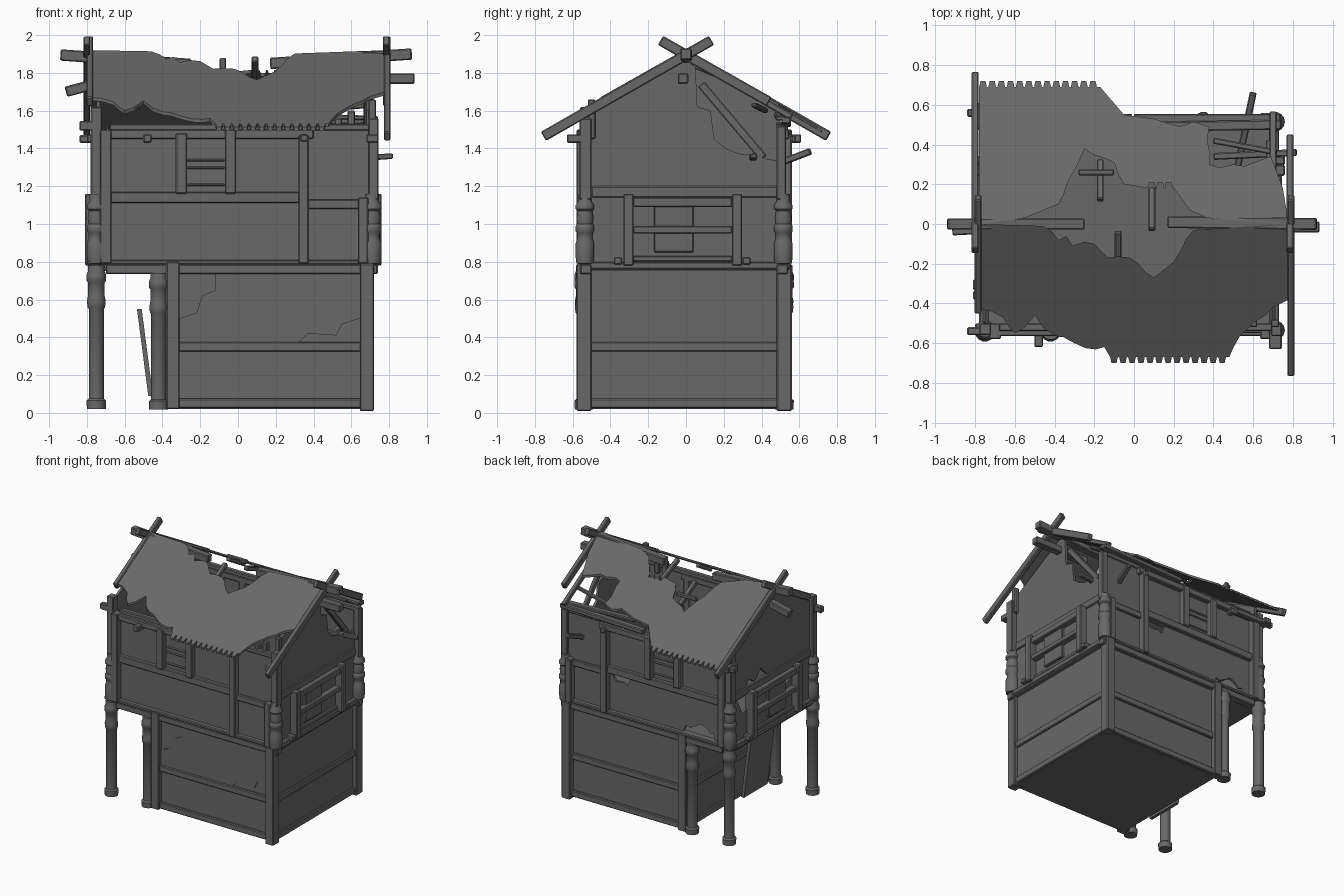
import bpy, bmesh, math, random
from mathutils import Vector, Matrix

random.seed(4)
cube = bpy.data.objects.get("Cube")
if cube:
    bpy.data.objects.remove(cube)

mat = bpy.data.materials.new("weathered_grey")
mat.use_nodes = True
mat.diffuse_color = (0.14, 0.14, 0.14, 1)
mat.node_tree.nodes["Principled BSDF"].inputs["Base Color"].default_value = (0.14, 0.14, 0.14, 1)

CY = -0.01      # centre line of the house
D = 0.52        # half depth of the walls
RIDGE, SLOPE = 1.92, 0.58


def finish(name, bm):
    bmesh.ops.recalc_face_normals(bm, faces=bm.faces[:])
    mesh = bpy.data.meshes.new(name)
    bm.to_mesh(mesh)
    bm.free()
    mesh.materials.append(mat)
    ob = bpy.data.objects.new(name, mesh)
    bpy.context.collection.objects.link(ob)
    return ob


def bar(name, a, b, w, h, bevel=0.006):
    """Squared timber from a to b."""
    a, b = Vector(a), Vector(b)
    d = b - a
    bm = bmesh.new()
    m = Matrix.Translation((a + b) / 2) @ d.to_track_quat('X', 'Z').to_matrix().to_4x4()
    bmesh.ops.create_cube(bm, size=1, matrix=m @ Matrix.Diagonal((d.length, w, h, 1)))
    ob = finish(name, bm)
    if bevel:
        mod = ob.modifiers.new("bevel", 'BEVEL')
        mod.width, mod.segments = bevel, 1
    return ob


def box(name, x0, x1, y0, y1, z0, z1, bevel=0.006):
    y, z = (y0 + y1) / 2, (z0 + z1) / 2
    return bar(name, (x0, y, z), (x1, y, z), abs(y1 - y0), z1 - z0, bevel)


def sheet(name, pts, place, depth):
    """Thin slab from a 2D outline."""
    bm = bmesh.new()
    face = bm.faces.new([bm.verts.new(place(u, v)) for u, v in pts])
    ext = bmesh.ops.extrude_face_region(bm, geom=[face])
    bmesh.ops.translate(bm, vec=depth, verts=[v for v in ext["geom"] if isinstance(v, bmesh.types.BMVert)])
    return finish(name, bm)


def ragged(pts, amp=0.012, step=0.05):
    """Break an edge into small splinters."""
    out = []
    for (x0, y0), (x1, y1) in zip(pts, pts[1:]):
        n = max(1, int(math.hypot(x1 - x0, y1 - y0) / step))
        out.append((x0, y0))
        for i in range(1, n):
            t = i / n
            out.append((x0 + (x1 - x0) * t + random.uniform(-amp, amp) / 2,
                        y0 + (y1 - y0) * t + random.uniform(-amp, amp)))
    return out + [pts[-1]]


def teeth(x0, x1, y, depth=0.03, pitch=0.045):
    """Row of tile ends along an eave."""
    n = round((x1 - x0) / pitch)
    out = []
    for i in range(n):
        for f, d in ((0, 0), (0.15, depth), (0.7, depth), (0.85, 0)):
            out.append((x0 + (i + f) * (x1 - x0) / n, y + d))
    return out


def turned(name, x, y, profile, sides=14):
    bm = bmesh.new()
    rings = [[bm.verts.new((x + r * math.cos(a), y + r * math.sin(a), z))
              for a in (2 * math.pi * i / sides for i in range(sides))] for r, z in profile]
    for lo, hi in zip(rings, rings[1:]):
        for i in range(sides):
            j = (i + 1) % sides
            bm.faces.new((lo[i], lo[j], hi[j], hi[i]))
    bm.faces.new(rings[0])
    bm.faces.new(rings[-1])
    ob = finish(name, bm)
    bpy.ops.object.select_all(action='DESELECT')
    ob.select_set(True)
    bpy.context.view_layer.objects.active = ob
    bpy.ops.object.shade_smooth_by_angle(angle=math.radians(40))


# Main masses
box("lower_room", -0.35, 0.69, CY - D, CY + D, 0.02, 0.78, 0)
box("upper_floor", -0.77, 0.72, CY - D, CY + D, 0.75, 0.8, 0)

LEG = [(.05, .02), (.052, .065), (.04, .075), (.04, .55), (.046, .56), (.05, .59), (.044, .62),
       (.044, .69), (.052, .7), (.052, .73), (.044, .75), (.044, .78)]
BALUSTER = [(.046, .79), (.05, .82), (.05, .9), (.042, .92), (.042, .95), (.05, .96), (.05, .99),
            (.042, 1.0), (.046, 1.03), (.04, 1.07), (.05, 1.08), (.05, 1.1), (.036, 1.12), (.036, 1.16)]

# Long front and back sides share one layout
for s, side in ((-1, "front"), (1, "back")):
    def strip(part, x0, x1, z0, z1, out=0.04):
        return box(side + "_" + part, x0, x1, CY + s * (D - 0.03), CY + s * (D + out), z0, z1)

    strip("lower_post_right", -0.38, -0.31, 0.02, 0.8)
    strip("lower_post_left", 0.645, 0.72, 0.01, 0.79, 0.05)
    strip("sill", -0.33, 0.66, 0.025, 0.075, 0.02)
    strip("lower_rail", -0.33, 0.66, 0.325, 0.375, 0.02)
    strip("floor_beam", -0.7, 0.74, 0.735, 0.785, 0.03)
    strip("lower_molding", -0.8, 0.74, 0.785, 0.81, 0.035)
    strip("middle_rail", -0.72, 0.33, 1.11, 1.17, 0.03)
    strip("middle_rail_end", 0.37, 0.7, 1.08, 1.13, 0.02)
    strip("top_rail", -0.7, 0.4, 1.45, 1.5, 0.035)
    strip("wall_plate", -0.68, 0.74, 1.495, 1.53, 0.01)
    strip("stud_right", -0.33, -0.27, 1.16, 1.48, 0.045)
    strip("stud_middle", -0.07, -0.01, 1.16, 1.5, 0.045)
    strip("stud_left", 0.32, 0.375, 0.79, 1.47, 0.05)
    strip("edge_stud_right", -0.73, -0.67, 0.79, 1.5, 0.05)
    strip("edge_stud_left", 0.635, 0.69, 0.79, 1.14, 0.05)
    for z in (1.2, 1.29, 1.33):
        strip("window_bar", -0.27, -0.07, z, z + 0.014, 0.008)
    strip("joist_end_right", -0.502, -0.458, 1.43, 1.475, 0.09 if s < 0 else 0.045)
    strip("joist_end_left", 0.33, 0.37, 1.435, 1.475, 0.055)
    strip("tie_end", 0.68 if s < 0 else -0.8, 0.745 if s < 0 else -0.74, 1.43, 1.475, 0.1)
    strip("upper_corner_left", 0.69, 0.745, 1.13, 1.56 if s < 0 else 1.52, 0.035 if s < 0 else 0.02)
    strip("upper_corner_right", -0.78, -0.72, 1.13, 1.62 if s < 0 else 1.54, 0.03)
    for x, name in ((-0.75, "outer_leg"), (-0.42, "inner_leg")):
        turned(side + "_" + name, x, CY + s * 0.53, LEG if x < -0.5 else [(r, z * 0.95) for r, z in LEG])
    for x in (-0.75, 0.71):
        turned(side + "_corner_baluster", x, CY + s * 0.525, BALUSTER)

# Long upper walls: front whole, back broken under the rail and at the floor
sheet("front_upper_wall", [(-.76, .8), (.72, .8), (.72, 1.5), (-.76, 1.5)],
      lambda x, z: (x, CY - D, z), (0, 0.02, 0))
low = [(-.76, .8)] + ragged([(-.62, .8), (-.6, .86), (-.48, .9), (-.36, .86), (-.33, .8)], 0.025, 0.03) + \
    [(.72, .8), (.72, 1.14)] + ragged([(.3, 1.14), (.27, 1.05), (.16, 1.04), (.12, 1.14)], 0.02, 0.03) + [(-.76, 1.14)]
sheet("back_upper_wall_base", low, lambda x, z: (x, CY + D, z), (0, -0.02, 0))
sheet("back_upper_wall_top", [(-.76, 1.14), (.72, 1.14), (.72, 1.5), (-.76, 1.5)],
      lambda x, z: (x, CY + D, z), (0, -0.02, 0))

# Cracked plaster skin on the front lower panel
sheet("front_plaster", [(-.31, .37), (-.31, .5), (-.22, .53), (-.19, .62), (-.12, .65), (-.12, .74), (.645, .74),
                        (.645, .5), (.55, .47), (.52, .41), (.37, .42), (.32, .37)],
      lambda x, z: (x, CY - D, z), (0, -0.008, 0))

# Gable ends: left (+x) and right (-x)
apex = [(-.5, 1.13), (-.5, 1.6), (0, 1.87)]
gable = apex + [(.05, 1.83), (.06, 1.62), (.13, 1.6), (.15, 1.45), (.21, 1.4)] + \
    ragged([(.21, 1.4), (.46, 1.34), (.5, 1.34)])[1:] + [(.5, 1.13)]
sheet("left_gable", gable, lambda y, z: (0.7, y, z), (-0.02, 0, 0))
broken = apex + [(.5, 1.6), (.5, 1.13)] + \
    ragged([(.32, 1.13), (.28, 1.24), (.2, 1.2), (.12, 1.28), (.02, 1.18), (-.06, 1.13)], 0.02, 0.04)
sheet("right_gable", broken, lambda y, z: (-0.75, y, z), (0.02, 0, 0))
sheet("left_lower_band", [(-.51, .8), (.5, .8), (.5, 1.13), (-.51, 1.13)], lambda y, z: (0.7, y, z), (-0.02, 0, 0))
band = [(-.51, .8), (.5, .8), (.5, 1.13)] + ragged([(.42, 1.13), (.36, 1.0), (.27, 1.02), (.25, 1.13)]) + \
    ragged([(-.1, 1.13), (-.18, 1.02), (-.26, 1.06), (-.3, 1.13)]) + [(-.51, 1.13)]
sheet("right_lower_band", band, lambda y, z: (-0.75, y, z), (0.02, 0, 0))

for s, side, x in ((1, "left", 0.7), (-1, "right", -0.75)):
    def plank(part, y0, y1, z0, z1, out=0.03, at=x):
        return box(side + "_" + part, min(at - s * .02, at + s * out), max(at - s * .02, at + s * out), y0, y1, z0, z1)

    plank("girt", -.5, .49, 1.14, 1.2, 0.012)
    plank("floor_molding", -.56, .55, .76, .8, 0.03)
    for y in (-.305, .27):
        plank("window_post", y - .027, y + .027, .78, 1.16, 0.06)
    plank("window_head", -.28, .245, 1.09, 1.14, 0.045)
    plank("window_rail", -.28, .245, .95, .99, 0.045)
    plank("window_base", -.28, .245, .8, .83, 0.02)
    plank("window_shutter", -.17, .04, .85, 1.12, 0.02)
    for y in (-.36, .32):
        plank("joist_peg", y - .022, y + .022, .785, .825, 0.06)
    lower = 0.69 if s > 0 else -0.35
    for z in (.025, .325):
        plank("lower_room_rail", -.52, .5, z, z + .05, 0.015, lower)

# Leaning door under the overhang
sheet("leaning_door", [(-.36, .09), (-.06, .09), (-.06, .55), (-.36, .55)],
      lambda y, z: (-0.45 - 0.13 * (z - .09), y, z), (-0.025, 0, 0))


# Roof slopes
def roof(y_sign):
    return lambda x, y: (x, y_sign * y, RIDGE - SLOPE * y)


front = [(-.78, 0)] + ragged([(-.46, .01), (-.38, .08), (-.34, .06), (-.31, .11), (-.25, .09), (-.2, .1), (-.13, .17),
                              (-.02, .17), (.1, .27), (.2, .19), (.3, .03)]) + [(.78, .0), (.78, .38)] + \
    ragged([(.7, .42), (.53, .57), (.48, .67)]) + teeth(-.12, .47, .67)[::-1] + \
    ragged([(-.15, .62), (-.3, .6), (-.45, .53), (-.5, .46), (-.6, .55), (-.66, .47), (-.78, .43)], 0.02)
sheet("front_roof", front, roof(-1), (0, 0, -0.018))
back = [(-.78, 0), (-.55, .03)] + ragged([(-.38, .1), (-.3, .27), (-.25, .38), (-.1, .31), (-.05, .2)]) + \
    teeth(.07, .2, .18) + [(.2, .18), (.28, .07), (.37, .03), (.78, 0), (.75, .18)] + \
    ragged([(.69, .34), (.5, .3), (.38, .3), (.38, .49), (.23, .49), (.1, .53)], 0.025) + \
    [(-.05, .55), (-.17, .69)] + teeth(-.78, -.18, .69)[::-1]
sheet("back_roof", back, roof(1), (0, 0, -0.018))

# Crossed barge boards: each goes from beyond the ridge down one slope
for x, sign, foot, part in ((.79, -1, .755, "front_left"), (-.8, 1, .755, "back_right"),
                            (.785, 1, .44, "back_left"), (-.785, -1, .44, "front_right")):
    bar(part + "_barge_board", (x, -sign * .135, 1.972), (x, sign * foot, 1.902 - .58 * foot), 0.035, 0.055)

# Ridge and purlins
bar("ridge_beam_right", (-.94, 0, 1.895), (-.25, 0, 1.845), .055, .06)
bar("ridge_beam_left", (.17, .01, 1.85), (.92, 0, 1.9), .06, .06)
bar("purlin_left", (.45, -.015, 1.77), (.935, -.015, 1.77), .055, .055)
bar("purlin_right", (-.91, -.03, 1.7), (-.5, -.01, 1.81), .055, .055)
bar("eave_beam_right", (-.84, -.54, 1.52), (-.72, -.54, 1.52), .04, .05)
bar("eave_beam_back_right", (-.84, .56, 1.45), (-.5, .56, 1.45), .04, .04)

# Exposed rafters following the roof pitch
for x, y0, y1 in ((-.17, .12, .32), (.09, -.03, .18), (-.08, -.04, -.2), (.7, .02, .56)):
    bar("rafter", (x, y0, RIDGE - .03 - SLOPE * abs(y0)), (x, y1, RIDGE - .03 - SLOPE * abs(y1)), .035, .035)
bar("short_batten", (-.28, .26, 1.76), (-.1, .26, 1.76), .03, .03)
bar("gable_brace", (.68, .08, 1.74), (.68, .41, 1.35), .03, .045)

# Collapsed timbers at the back corner
bar("fallen_plate", (.0, .53, 1.53), (.74, .53, 1.55), .05, .035)
bar("fallen_batten", (.1, .49, 1.58), (.74, .5, 1.56), .05, .025)
bar("fallen_pole", (.52, .28, 1.24), (.6, .66, 1.385), .035, .035)
bar("fallen_rod", (.4, .34, 1.33), (.82, .36, 1.36), .035, .03)
bar("fallen_lath", (.4, .42, 1.6), (.72, .36, 1.63), .03, .025)
for x, top in ((.53, 1.56), (.6, 1.6), (.71, 1.66)):
    box("broken_stub", x - .02, x + .02, -.52, -.48, 1.45, top)
